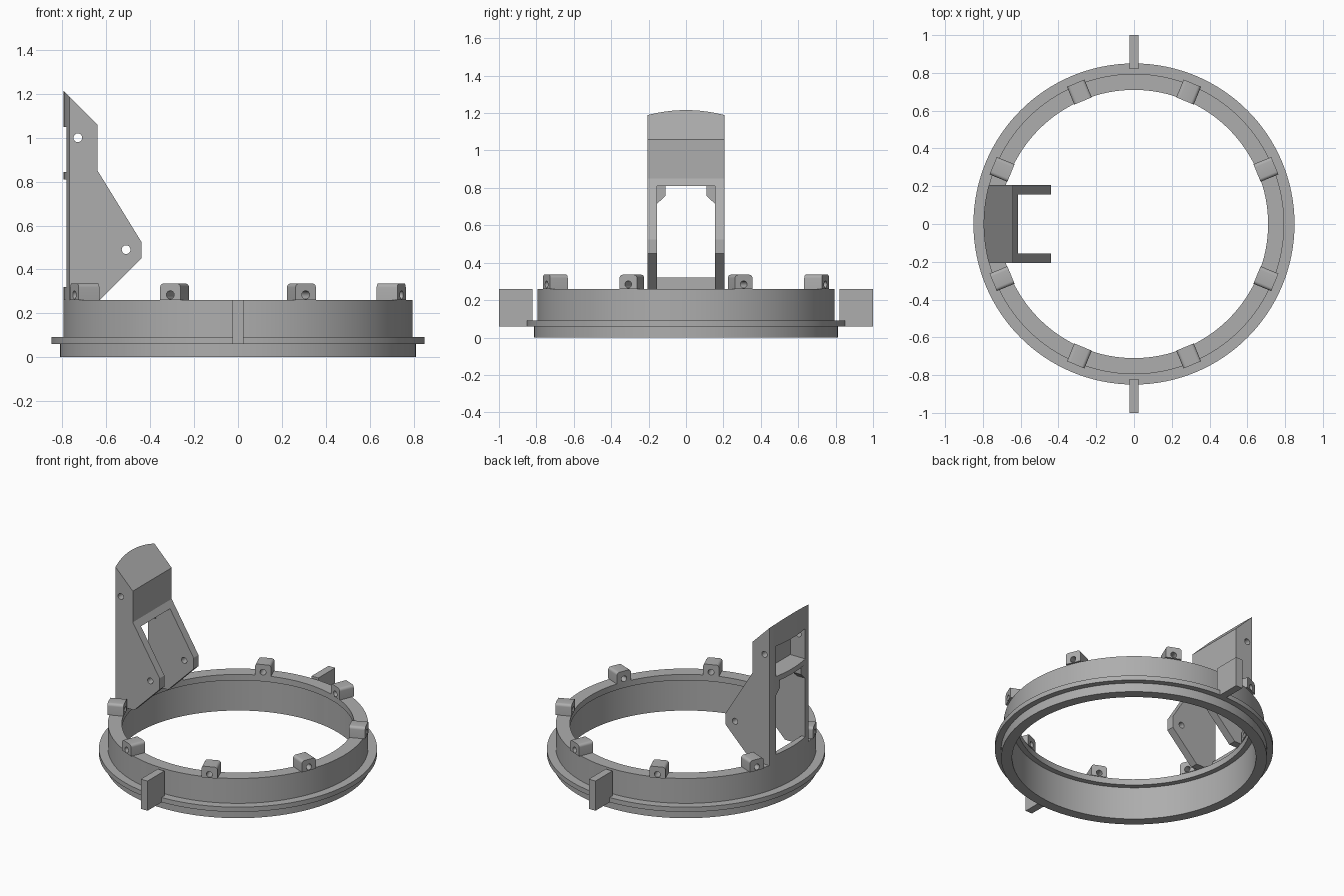
import bpy, bmesh, math
from mathutils import Matrix, Vector

if "Cube" in bpy.data.objects:
    bpy.data.objects.remove(bpy.data.objects["Cube"])

grey = bpy.data.materials.new("plain grey")
grey.diffuse_color = (0.42, 0.42, 0.42, 1)
grey.use_nodes = True
grey.node_tree.nodes["Principled BSDF"].inputs["Base Color"].default_value = grey.diffuse_color


def make(name, bm):
    bmesh.ops.recalc_face_normals(bm, faces=bm.faces)
    me = bpy.data.meshes.new(name)
    bm.to_mesh(me)
    bm.free()
    ob = bpy.data.objects.new(name, me)
    bpy.context.collection.objects.link(ob)
    me.materials.append(grey)
    return ob


def box(name, lo, hi):
    bm = bmesh.new()
    size = [h - l for l, h in zip(lo, hi)]
    mid = [(h + l) / 2 for l, h in zip(lo, hi)]
    bmesh.ops.create_cube(bm, size=1, matrix=Matrix.Translation(mid) @ Matrix.Diagonal((*size, 1)))
    return make(name, bm)


def rod(name, r, length, centre, axis, n=24):
    bm = bmesh.new()
    rot = Vector(axis).to_track_quat('Z', 'Y').to_matrix().to_4x4()
    bmesh.ops.create_cone(bm, cap_ends=True, segments=n, radius1=r, radius2=r, depth=length,
                          matrix=Matrix.Translation(centre) @ rot)
    return make(name, bm)


def prism(name, pts, direction):
    bm = bmesh.new()
    f = bm.faces.new([bm.verts.new(p) for p in pts])
    out = bmesh.ops.extrude_face_region(bm, geom=[f])
    bmesh.ops.translate(bm, vec=direction, verts=[v for v in out["geom"] if isinstance(v, bmesh.types.BMVert)])
    return make(name, bm)


def boolean(ob, cutter, op='DIFFERENCE'):
    mod = ob.modifiers.new("cut", 'BOOLEAN')
    mod.operation, mod.object, mod.solver = op, cutter, 'EXACT'
    bpy.context.view_layer.update()
    me = bpy.data.meshes.new_from_object(ob.evaluated_get(bpy.context.evaluated_depsgraph_get()))
    ob.modifiers.clear()
    ob.data = me
    bpy.data.objects.remove(cutter)


def smooth(ob):
    bpy.ops.object.select_all(action='DESELECT')
    ob.select_set(True)
    bpy.context.view_layer.objects.active = ob
    bpy.ops.object.shade_smooth_by_angle(angle=math.radians(25))


# ring with flange and inner lip, spun from its cross-section
section = [(.745, 0), (.812, 0), (.812, .06), (.85, .06), (.85, .092), (.795, .092),
           (.795, .26), (.71, .26), (.71, .22), (.745, .22)]
N = 128
bm = bmesh.new()
rings = [[bm.verts.new((r * math.cos(a), r * math.sin(a), z)) for r, z in section]
         for a in (2 * math.pi * i / N for i in range(N))]
for i in range(N):
    a, b = rings[i], rings[(i + 1) % N]
    for j in range(len(section)):
        k = (j + 1) % len(section)
        bm.faces.new((a[j], b[j], b[k], a[k]))
smooth(make("ring", bm))

# side fins
for s, side in ((-1, "front"), (1, "back")):
    y0, y1 = sorted((s * .82, s * 1.0))
    box(side + "_fin", (-.025, y0, .06), (.025, y1, .26))

# eight lugs with rounded top edges and a radial hole
w, top, rad = .05, .336, .018
prof = [(-w, .26), (w, .26)]
for c, start in ((w - rad, 0), (-w + rad, 90)):
    for i in range(6):
        t = math.radians(start + i * 18)
        prof.append((c + rad * math.cos(t), top - rad + rad * math.sin(t)))
for k in range(8):
    lug = prism(f"lug_{k + 1}", [(.705, y, z) for y, z in prof], (.102, 0, 0))
    boolean(lug, rod("hole", .019, .4, (.75, 0, .284), (1, 0, 0)))
    lug.data.transform(Matrix.Rotation(math.radians(22.5 + 45 * k), 4, 'Z'))
    smooth(lug)

# upright bracket: side profile trimmed to the ring's curve, then hollowed
H, IN = .207, .155
side = [(-.9, 1.32), (-.64, 1.06), (-.64, .85), (-.44, .525), (-.44, .45), (-.63, .26), (-.9, .26)]
bracket = prism("bracket", [(x, -H, z) for x, z in side], (0, 2 * H, 0))
boolean(bracket, rod("trim", .796, 4, (0, 0, 0), (0, 0, 1), 128), 'INTERSECT')
boolean(bracket, box("opening", (-1, -IN, .32), (0, IN, .81)))
boolean(bracket, box("foot_gap", (-.755, -IN, .2), (0, IN, .4)))
boolean(bracket, box("rear_window", (-1, -IN, .845), (-.67, IN, 1.05)))
for x, z in ((-.73, 1.0), (-.51, .49)):
    boolean(bracket, rod("pin_hole", .02, 2, (x, 0, z), (0, 1, 0)))
smooth(bracket)

# corner gussets under the bracket shelf
for s, n in ((-1, "front"), (1, "back")):
    pts = [(.11, .81), (IN, .81), (IN, .715), (.11, .757)]
    prism(n + "_gusset", [(-.78, s * y, z) for y, z in pts], (.06, 0, 0))
